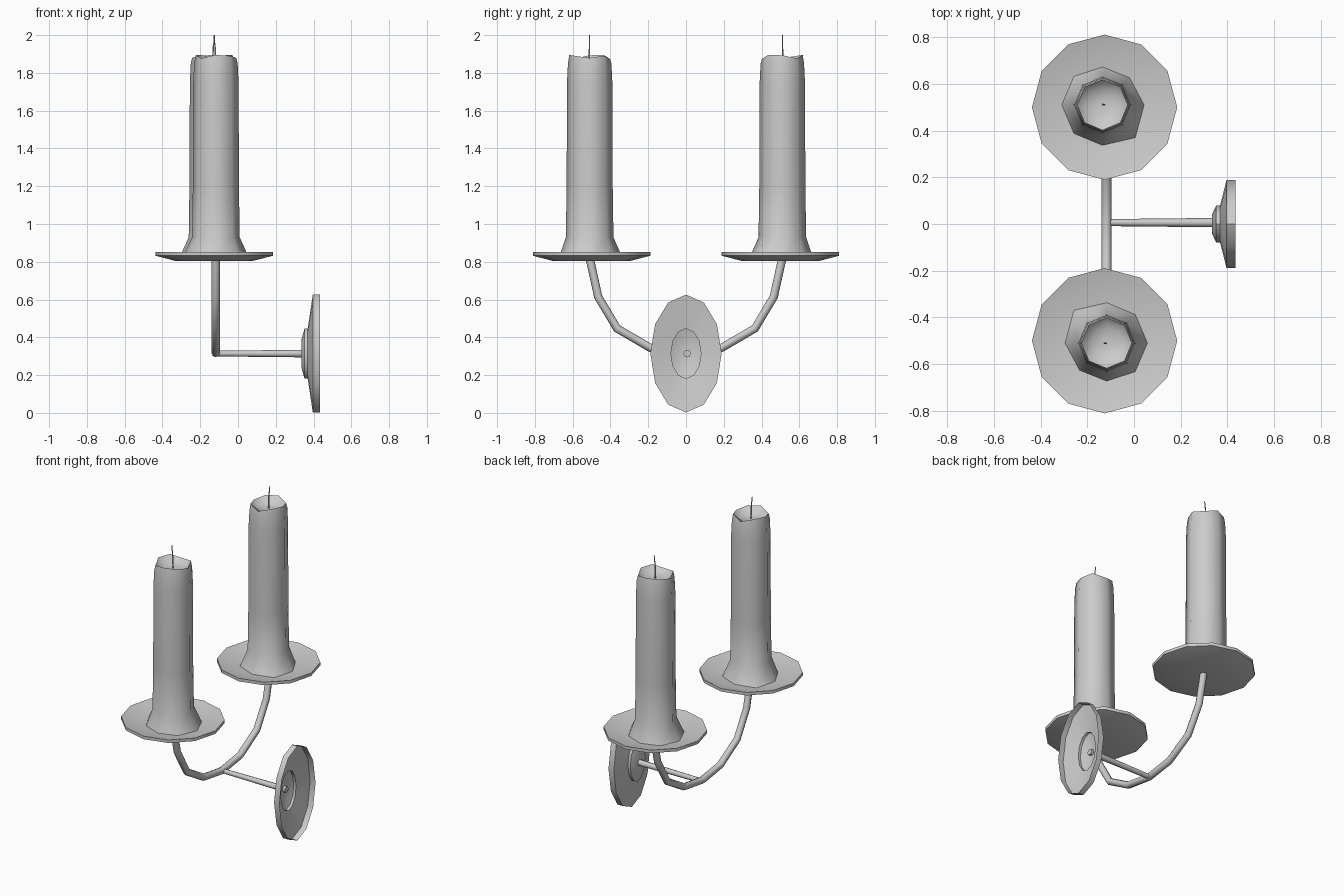
import bpy, bmesh, math
from mathutils import Vector, Matrix

if "Cube" in bpy.data.objects:
    bpy.data.objects.remove(bpy.data.objects["Cube"], do_unlink=True)

grey = bpy.data.materials.new("plain_grey")
grey.use_nodes = True
grey.diffuse_color = (0.6, 0.6, 0.6, 1)
grey.node_tree.nodes["Principled BSDF"].inputs["Base Color"].default_value = (0.6, 0.6, 0.6, 1)

AXIS_X = -0.126   # the arm and both candles stand on this line
ROD_Z = 0.314


def loft(name, rings, angle, cap_start=False, cap_end=False):
    """Skin a list of equal-length point rings."""
    bm = bmesh.new()
    loops = [[bm.verts.new(p) for p in ring] for ring in rings]
    n = len(loops[0])
    for a, b in zip(loops, loops[1:]):
        for i in range(n):
            j = (i + 1) % n
            bm.faces.new((a[i], a[j], b[j], b[i]))
    if cap_start:
        bm.faces.new(loops[0][::-1])
    if cap_end:
        bm.faces.new(loops[-1])
    bmesh.ops.recalc_face_normals(bm, faces=bm.faces)
    mesh = bpy.data.meshes.new(name)
    bm.to_mesh(mesh)
    bm.free()
    mesh.materials.append(grey)
    obj = bpy.data.objects.new(name, mesh)
    bpy.context.collection.objects.link(obj)
    bpy.ops.object.select_all(action="DESELECT")
    obj.select_set(True)
    bpy.context.view_layer.objects.active = obj
    bpy.ops.object.shade_smooth_by_angle(angle=math.radians(angle))
    return obj


def circle(n, radius, z):
    return [Vector((radius * math.cos(math.tau * i / n),
                    radius * math.sin(math.tau * i / n), z)) for i in range(n)]


def tube(name, path, radii, n=8, cap=False):
    """Round bar along a path, with mitred joints."""
    pts = [Vector(p) for p in path]
    rings = []
    for i, p in enumerate(pts):
        way = (pts[min(i + 1, len(pts) - 1)] - pts[max(i - 1, 0)]).normalized()
        side = Vector((1, 0, 0)) if abs(way.x) < 0.7 else Vector((0, 1, 0))
        u = (side - way * side.dot(way)).normalized()
        v = way.cross(u)
        rings.append([p + u * c.x + v * c.y for c in circle(n, radii[i], 0)])
    return loft(name, rings, 50, cap, cap)


# Wall plate: an oval shell, open towards the wall
profile = [(0.312, 0.435), (0.312, 0.396), (0.132, 0.369), (0.132, 0.352), (0.07, 0.335)]
plate_rings = [[Vector((x, c.y * 0.605, ROD_Z + c.x)) for c in circle(12, r, 0)]
               for r, x in profile]
loft("wall_plate", plate_rings, 35, cap_end=True)

# Rod from the wall plate to the arm
tube("wall_rod", [(AXIS_X + 0.01, 0.006, ROD_Z), (0.352, 0.006, ROD_Z)], [0.015, 0.02], cap=True)

# Curved arm carrying both candles
half = [(0.51, 0.82), (0.465, 0.615), (0.365, 0.447), (0.19, 0.345)]
arc = [(-y, z) for y, z in half] + [(0, 0.317)] + half[::-1]
tube("curved_arm", [(-0.118, y, z) for y, z in arc], [0.022] * len(arc), cap=True)

# Candle sections: height, radius; base flare and rim are uneven
sections = [(0.82, 0.172), (0.93, 0.126), (1.2, 0.122), (1.75, 0.12), (1.85, 0.115),
            (1.885, 0.108), (1.875, 0.098), (1.855, 0.07), (1.85, 0.02)]
flare = [1.04, 0.96, 0.95, 1.01, 1.02, 1.01, 1.01, 1.16]
rim = [0.008, -0.008, 0.01, 0.005, -0.006, 0.006, -0.012, 0.01]

for side, label in ((1, "back"), (-1, "front")):
    spin = Matrix.Translation((AXIS_X, 0, 0)) @ Matrix.Rotation(0 if side > 0 else math.pi, 4, "Z")

    # Shallow drip tray
    tray = [(0.03, 0.82), (0.19, 0.822), (0.311, 0.852), (0.311, 0.832), (0.2, 0.803), (0.03, 0.803)]
    obj = loft(label + "_drip_tray", [circle(12, r, z) for r, z in tray], 35, True, True)
    obj.matrix_world = Matrix.Translation((AXIS_X, side * 0.5, 0))

    # Candle with flared foot and hollowed top
    rings = []
    for k, (z, r) in enumerate(sections):
        ring = circle(8, r, z)
        for i, p in enumerate(ring):
            if k == 0:
                p.x, p.y = p.x * flare[i], p.y * flare[i]
            if k in (5, 6):
                p.z += rim[i]
            p += Vector((-0.009, 0.51, 0))
        rings.append(ring)
    obj = loft(label + "_candle", rings, 60, cap_end=True)
    obj.matrix_world = spin

    # Wick, leaning a little
    obj = tube(label + "_wick", [(-0.008, 0.512, 1.84), (-0.006, 0.511, 1.93), (0.002, 0.51, 2.0)],
               [0.004, 0.004, 0.003], n=5, cap=True)
    obj.matrix_world = spin
